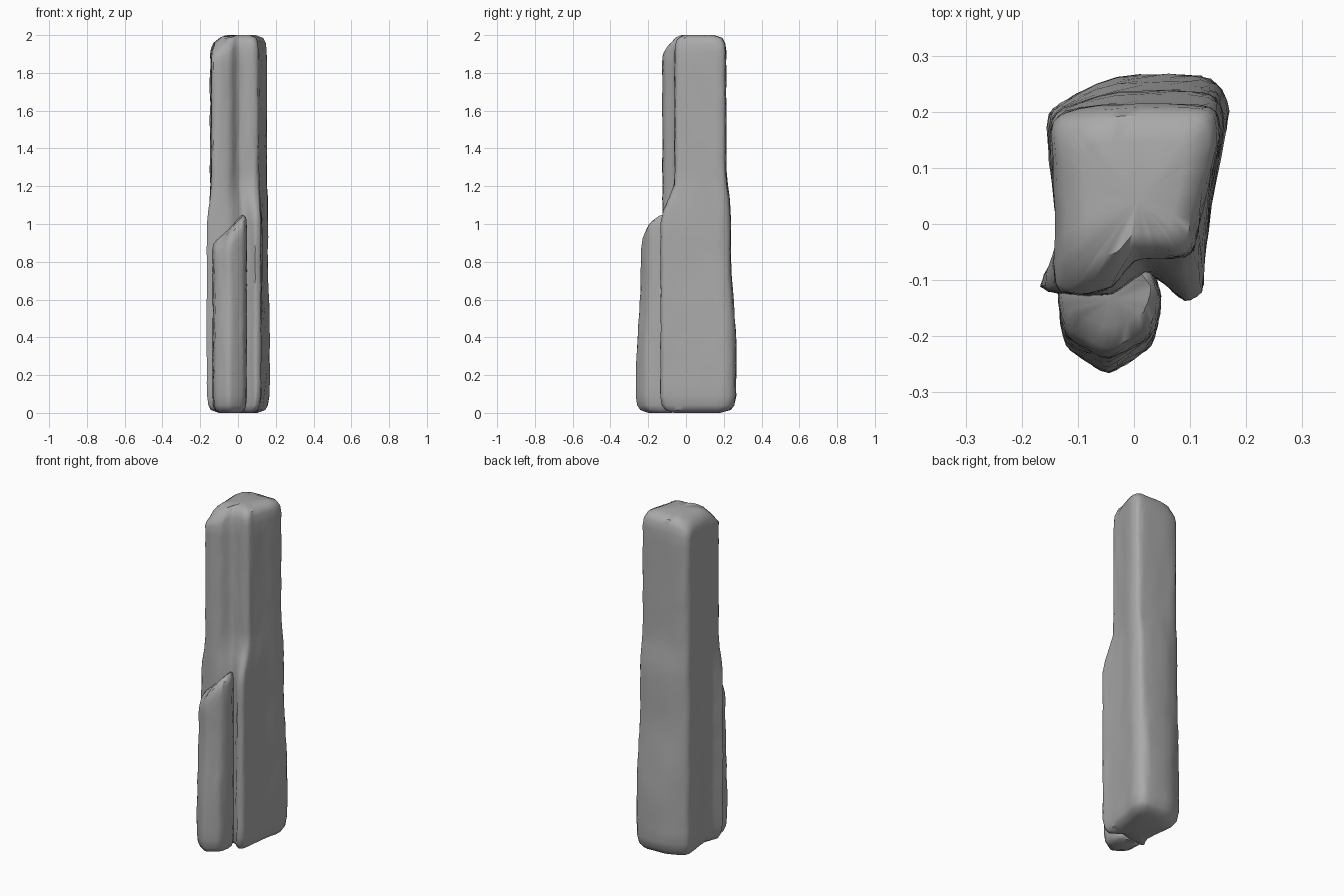
import bpy, bmesh, math, random
from mathutils import Vector

random.seed(4)
cube = bpy.data.objects.get("Cube")
if cube:
    bpy.data.objects.remove(cube)

stone = bpy.data.materials.new("grey_stone")
stone.use_nodes = True
stone.diffuse_color = (0.4, 0.4, 0.4, 1)
stone.node_tree.nodes["Principled BSDF"].inputs["Base Color"].default_value = (0.4, 0.4, 0.4, 1)


def ramp(z, a, b):
    t = min(1, max(0, (z - a) / (b - a)))
    return t * t * (3 - 2 * t)


def rounded(points, steps=3):
    """Closed smooth curve through the outline points."""
    pts, out = [Vector(p) for p in points], []
    n = len(pts)
    for i in range(n):
        a, b, c, d = (pts[(i + k) % n] for k in (-1, 0, 1, 2))
        for s in range(steps):
            t = s / steps
            m0, m1 = (c - a) * 0.4, (d - b) * 0.4
            out.append(b * (2*t**3 - 3*t**2 + 1) + m0 * (t**3 - 2*t**2 + t)
                       + c * (3*t**2 - 2*t**3) + m1 * (t**3 - t**2))
    return out


def loft(name, rings, wobble):
    """Skin a stack of rings and close both ends with a fan."""
    bm = bmesh.new()
    loops = [[bm.verts.new(p) for p in r] for r in rings]
    n = len(loops[0])
    for lo, hi in zip(loops, loops[1:]):
        for i in range(n):
            j = (i + 1) % n
            bm.faces.new((lo[i], lo[j], hi[j], hi[i]))
    for loop in (loops[0], loops[-1]):
        hub = bm.verts.new(sum((v.co for v in loop), Vector()) / n)
        for i in range(n):
            bm.faces.new((loop[i], loop[(i + 1) % n], hub))
    for v in bm.verts:
        v.co.x += random.uniform(-wobble, wobble)
        v.co.y += random.uniform(-wobble, wobble)
    bmesh.ops.recalc_face_normals(bm, faces=bm.faces)
    mesh = bpy.data.meshes.new(name)
    bm.to_mesh(mesh)
    bm.free()
    mesh.materials.append(stone)
    obj = bpy.data.objects.new(name, mesh)
    bpy.context.collection.objects.link(obj)
    bpy.ops.object.select_all(action='DESELECT')
    obj.select_set(True)
    bpy.context.view_layer.objects.active = obj
    bpy.ops.object.shade_smooth_by_angle(angle=math.radians(45))


# Ring heights and scales for softly rounded ends
foot = [(0, 0.6), (0.015, 0.86), (0.04, 0.95), (0.09, 1)]
crown = [(0.09, 1), (0.045, 0.96), (0.015, 0.87), (0, 0.6)]


def levels(top, count):
    mid = [(0.09 + (top - 0.18) * i / count, 1) for i in range(1, count)]
    return foot + mid + [(top - d, s) for d, s in crown]


# Tall column: wide foot outline blends into a slimmer shaft outline
wide = rounded([(-0.165, -0.11), (-0.11, -0.125), (-0.04, -0.125), (0.02, -0.09), (0.06, -0.11),
                (0.09, -0.135), (0.12, -0.12), (0.125, -0.06), (0.145, 0.08), (0.168, 0.2),
                (0.145, 0.25), (0.1, 0.265), (-0.03, 0.26), (-0.13, 0.215), (-0.155, 0.17), (-0.135, -0.03)])
slim = rounded([(-0.14, -0.105), (-0.1, -0.125), (-0.04, -0.11), (0.0, -0.065), (0.04, -0.06),
                (0.08, -0.06), (0.105, -0.045), (0.115, 0.0), (0.135, 0.08), (0.152, 0.15),
                (0.145, 0.2), (0.1, 0.212), (-0.03, 0.212), (-0.12, 0.2), (-0.148, 0.16), (-0.138, 0.02)])
rings = []
for z, s in levels(2.0, 26):
    ring = []
    for a, b in zip(wide, slim):
        front = ramp(z, 1.0, 1.24)
        back = 0.55 * ramp(z, 0.35, 0.85) + 0.45 * ramp(z, 1.08, 1.28)
        p = a.lerp(b, front if a.y < 0 else back)
        x, y = p.x * s, 0.05 + (p.y - 0.05) * s
        drop = ramp(z, 1.85, 2) * (0.05 * ramp(-y, 0.02, 0.12) + 0.03 * ramp(-x, 0.05, 0.15))
        ring.append((x, y, z - drop))
    rings.append(ring)
loft("tall_column", rings, 0.0025)

# Short column leaning on the front, with a top sloping down to its right
short = rounded([(-0.13, -0.09), (-0.132, -0.16), (-0.12, -0.215), (-0.085, -0.245), (-0.045, -0.265),
                 (0.0, -0.24), (0.03, -0.215), (0.045, -0.165), (0.045, -0.12), (0.02, -0.07), (-0.06, -0.06)])
rings = []
for z, s in levels(1.05, 14):
    ring = []
    for p in short:
        taper = s * (1 - 0.16 * ramp(z, 0.2, 0.75))
        x = -0.04 + (p.x + 0.04) * (s if z < 0.3 else 0.5 + s / 2)
        y = -0.1 + (p.y + 0.1) * taper
        slope = ramp(z, 0.7, 1.03) * (0.14 * ramp(-x, -0.04, 0.13) + 0.03 * ramp(-y, 0.12, 0.22))
        ring.append((x, y, z - slope))
    rings.append(ring)
loft("short_column", rings, 0.002)
